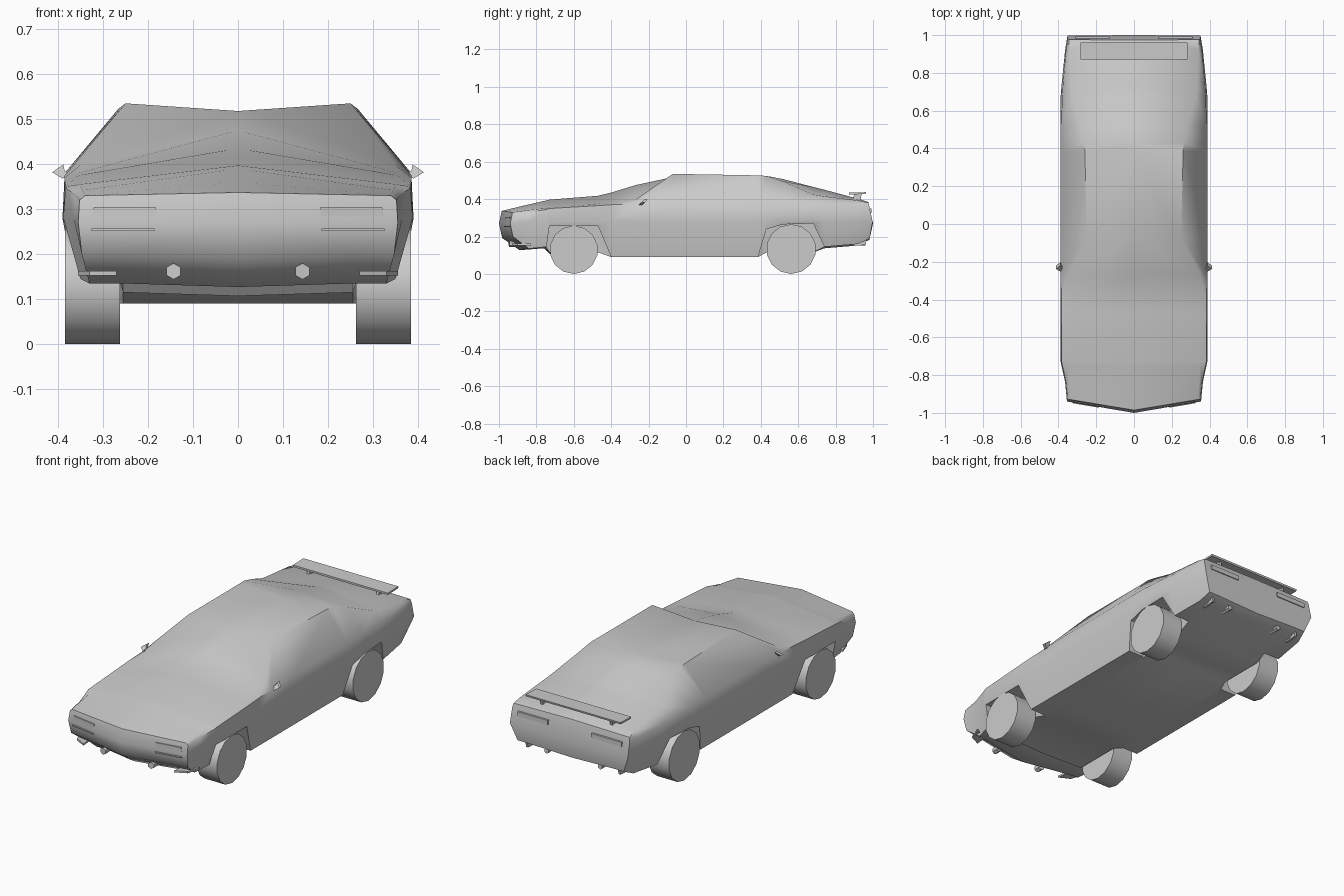
import bpy, bmesh, math

if "Cube" in bpy.data.objects:
    bpy.data.objects.remove(bpy.data.objects["Cube"])

# body stations: y, outer lower edge z, belt x, shoulder x/z, roof (hood) edge x/z, centre z
STATIONS = [
    (-0.98, .20, .355, .352, .32, .34, .33, .337),
    (-0.89, .135, .365, .36, .33, .345, .342, .36),
    (-0.76, .145, .385, .38, .345, .35, .352, .39),
    (-0.73, .255, .388, .383, .35, .352, .355, .397),
    (-0.47, .255, .39, .385, .365, .355, .375, .418),
    (-0.40, .09, .39, .385, .37, .355, .38, .435),
    (-0.27, .09, .39, .385, .375, .35, .398, .475),
    (-0.07, .09, .39, .385, .38, .25, .535, .518),
    (0.385, .09, .39, .385, .38, .26, .527, .515),
    (0.43, .24, .39, .385, .38, .265, .524, .514),
    (0.52, .265, .39, .385, .38, .28, .495, .507),
    (0.68, .27, .388, .38, .375, .33, .425, .465),
    (0.74, .145, .383, .376, .37, .335, .415, .45),
    (0.92, .16, .365, .36, .365, .342, .393, .402),
    (1.00, .19, .352, .35, .36, .345, .38, .385),
]


def link(name, bm, mirror=False, smooth=40):
    bmesh.ops.recalc_face_normals(bm, faces=bm.faces)
    me = bpy.data.meshes.new(name)
    bm.to_mesh(me)
    bm.free()
    ob = bpy.data.objects.new(name, me)
    bpy.context.collection.objects.link(ob)
    bpy.context.view_layer.objects.active = ob
    ob.select_set(True)
    if smooth:
        bpy.ops.object.shade_smooth_by_angle(angle=math.radians(smooth))
    ob.select_set(False)
    if mirror:
        m = ob.modifiers.new("Mirror", 'MIRROR')
        m.use_clip = True
    return ob


def prism(name, outline, place, depth, mirror=True):
    """Extrude a 2D outline; place(u, v, d) gives the 3D point at depth d."""
    bm = bmesh.new()
    a = [bm.verts.new(place(u, v, 0)) for u, v in outline]
    b = [bm.verts.new(place(u, v, depth)) for u, v in outline]
    bm.faces.new(a)
    bm.faces.new(b[::-1])
    n = len(a)
    for i in range(n):
        bm.faces.new((a[i], a[(i + 1) % n], b[(i + 1) % n], b[i]))
    return link(name, bm, mirror, 0)


def disc(r, n, cu, cv):
    return [(cu + r * math.cos(2 * math.pi * (i + .5) / n),
             cv + r * math.sin(2 * math.pi * (i + .5) / n)) for i in range(n)]


# body shell: half loft with wheel arches, closed at both ends
bm = bmesh.new()
rings = []
last = len(STATIONS) - 1
for k, (y, zo, xm, xs, zs, xr, zr, zc) in enumerate(STATIONS):
    zb = .115 if zo > .22 else zo
    zm = .28 if zo < .2 or zo > .22 else .27
    zm = max(zm, zo + .015)
    xo = xm - .035 if zo < .2 else xm - .008
    pts = [(0, zb - (.008 if y < -.7 or y > .7 else 0)), (.255, zb), (.265, zo), (xo, zo),
           (xm, zm), (xs, zs), (xr, zr), (0, zc)]
    vee = {0: .17, 1: .15, 2: .04}.get(k, 0)
    tip = {0: -1.0, last: 1.0}.get(k)
    ring = []
    for x, z in pts:
        yy = y
        if tip:
            yy = tip * (1 - .22 * abs(z - .27))
        ring.append(bm.verts.new((x, yy + vee * x, z)))
    rings.append(ring)
for a, b in zip(rings, rings[1:]):
    for i in range(7):
        bm.faces.new((a[i], a[i + 1], b[i + 1], b[i]))
for r, y in ((rings[0], -1.0), (rings[-1], 1.0)):
    mid = bm.verts.new((0, y, .27))
    bm.faces.new(r[:5] + [mid])
    bm.faces.new([mid] + r[4:])
link("car_body", bm, True, 50)

# wheels
for name, y, r in (("front_wheels", -.60, .129), ("rear_wheels", .562, .133)):
    w = prism(name, disc(r, 14, y, r), lambda u, v, d: (.262 + d, u, v), .122)
    for p in w.data.polygons:
        p.use_smooth = len(p.vertices) == 4
    w.data.set_sharp_from_angle(angle=math.radians(40))


# parts on the V-shaped nose
def nose(off):
    return lambda u, v, d: (u, -1 + off + .17 * u + d, v)


prism("headlights", [(.183, .265), (.328, .265), (.32, .305), (.183, .305)], nose(.003), .02)
prism("headlight_trims", [(.185, .251), (.325, .251), (.325, .257), (.185, .257)], nose(-.004), .02)
prism("fog_lamps", disc(.018, 6, .143, .162), nose(.03), .035)

# front corner winglets
prism("front_winglets", [(.27, -.93), (.33, -.90), (.355, -.83), (.28, -.84)],
      lambda u, v, d: (u, v, .153 + d), .01)

# side mirrors
prism("side_mirrors", [(.365, .378), (.39, .368), (.413, .382), (.388, .399), (.385, .385)],
      lambda u, v, d: (u, v - .62 + d, v), .018)

# rear spoiler and its posts
prism("spoiler", [(.872, .425), (.96, .427), (.962, .437), (.872, .435)],
      lambda u, v, d: (.283 - d, u, v), .566, False)
prism("spoiler_posts", [(.89, .39), (.93, .385), (.94, .43), (.90, .43)],
      lambda u, v, d: (.20 + d, u, v), .015)

# tail lamps, lower rear fins and exhausts
prism("tail_lamps", [(.13, .325), (.31, .325), (.31, .35), (.13, .35)],
      lambda u, v, d: (u, .975 + d, v), .018)
prism("rear_fins", [(.89, .15), (.96, .155), (.965, .18), (.90, .18)],
      lambda u, v, d: (.27 + d, u, v), .012)
prism("exhausts", disc(.014, 6, .16, .165), lambda u, v, d: (u, .90 + d, v), .06)
